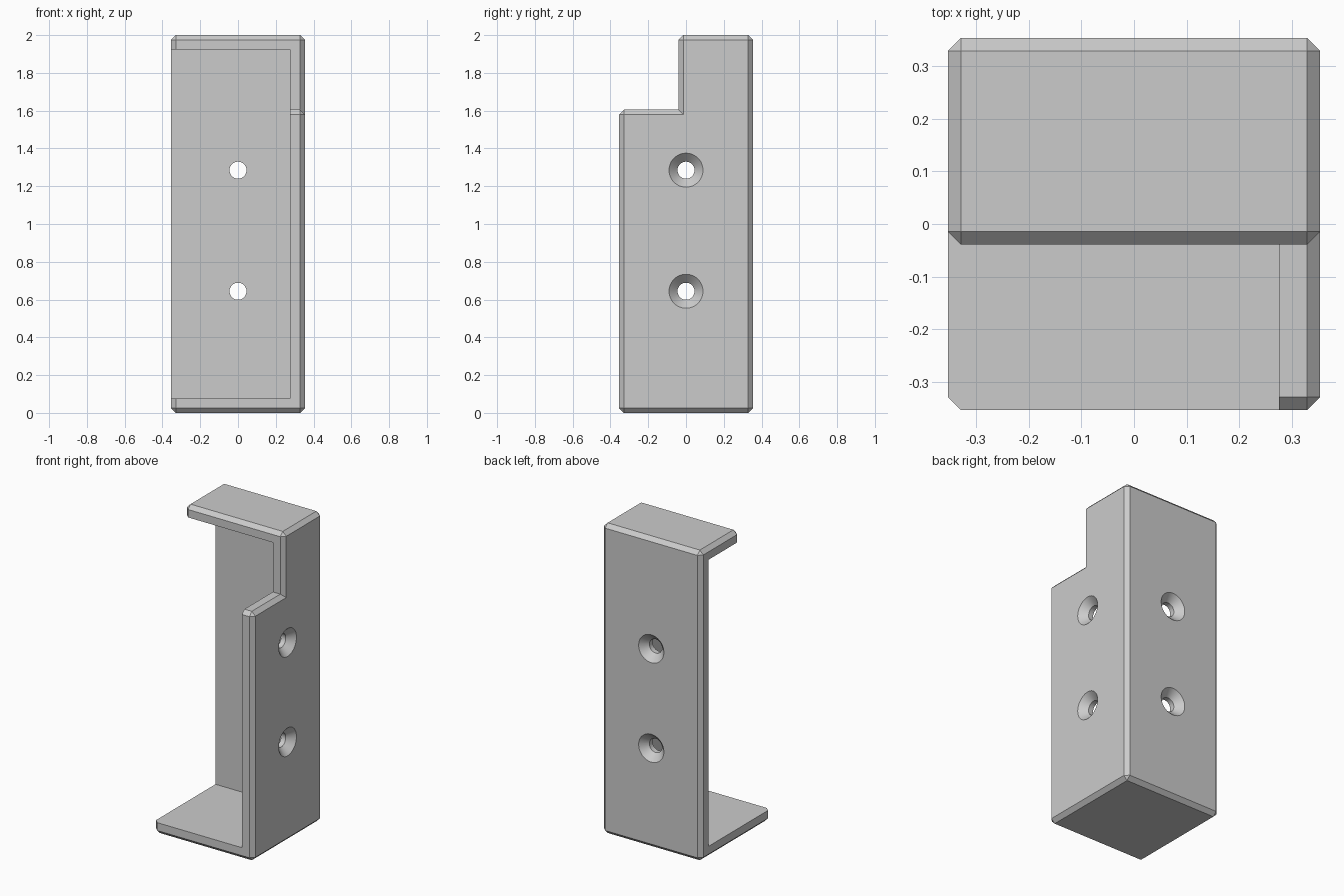
import bpy, bmesh
from math import pi
from mathutils import Matrix, Vector

cube = bpy.data.objects.get("Cube")
if cube:
    bpy.data.objects.remove(cube, do_unlink=True)

HALF = 0.354       # half width and half depth
HEIGHT = 2.0
WALL = 0.078
CHAMFER = 0.025
STEP_Y, STEP_Z = -0.039, 1.605

grey = bpy.data.materials.new("plain grey")
grey.use_nodes = True
grey.diffuse_color = (0.6, 0.6, 0.6, 1)
grey.node_tree.nodes["Principled BSDF"].inputs["Base Color"].default_value = (0.6, 0.6, 0.6, 1)


def finish(bm, name):
    bmesh.ops.recalc_face_normals(bm, faces=bm.faces)
    mesh = bpy.data.meshes.new(name)
    bm.to_mesh(mesh)
    bm.free()
    mesh.materials.append(grey)
    obj = bpy.data.objects.new(name, mesh)
    bpy.context.collection.objects.link(obj)
    return obj


def cut(target, cutter):
    mod = target.modifiers.new("cut", 'BOOLEAN')
    mod.operation = 'DIFFERENCE'
    mod.solver = 'EXACT'
    mod.object = cutter
    cutter.hide_render = True
    bpy.context.view_layer.objects.active = target
    bpy.ops.object.modifier_apply(modifier=mod.name)
    bpy.data.objects.remove(cutter, do_unlink=True)


# Stepped block with chamfered outer edges
profile = [(-HALF, 0), (HALF, 0), (HALF, HEIGHT), (STEP_Y, HEIGHT),
           (STEP_Y, STEP_Z), (-HALF, STEP_Z)]
bm = bmesh.new()
side = bm.faces.new([bm.verts.new((-HALF, y, z)) for y, z in profile])
extruded = bmesh.ops.extrude_face_region(bm, geom=[side], use_keep_orig=True)
bmesh.ops.translate(bm, vec=(2 * HALF, 0, 0),
                    verts=[v for v in extruded["geom"] if isinstance(v, bmesh.types.BMVert)])
bmesh.ops.recalc_face_normals(bm, faces=bm.faces)
bmesh.ops.bevel(bm, geom=[e for e in bm.edges if e.is_convex], offset=CHAMFER,
                offset_type='OFFSET', segments=1, profile=0.5, affect='EDGES')
bracket = finish(bm, "corner_bracket")

# Hollow, open to the front and one side
low = Vector((-1, -1, WALL - 0.002))
high = Vector((HALF - WALL, HALF - WALL, HEIGHT - WALL + 0.002))
bm = bmesh.new()
bmesh.ops.create_cube(bm, size=1, matrix=Matrix.Translation((low + high) / 2)
                      @ Matrix.Diagonal((*(high - low), 1)))
cut(bracket, finish(bm, "hollow_cutter"))

# Countersunk screw holes through the back and side walls
hole = [(0, -0.12), (0.045, -0.12), (0.045, -0.045), (0.09, 0), (0.09, 0.02), (0, 0.02)]
to_back = Matrix.Rotation(-pi / 2, 4, 'X')
to_side = Matrix.Rotation(pi / 2, 4, 'Y')
for z in (0.644, 1.285):
    for turn, place in ((to_back, (0, HALF, z)), (to_side, (HALF, 0, z))):
        bm = bmesh.new()
        points = [bm.verts.new((r, 0, h)) for r, h in hole]
        edges = [bm.edges.new(pair) for pair in zip(points, points[1:])]
        bmesh.ops.spin(bm, geom=points + edges, cent=(0, 0, 0), axis=(0, 0, 1),
                       angle=2 * pi, steps=48)
        bmesh.ops.remove_doubles(bm, verts=bm.verts, dist=0.0001)
        bm.transform(Matrix.Translation(place) @ turn)
        cut(bracket, finish(bm, "hole_cutter"))

bpy.ops.object.select_all(action='DESELECT')
bracket.select_set(True)
bpy.context.view_layer.objects.active = bracket
bpy.ops.object.shade_smooth_by_angle(angle=pi / 6)
